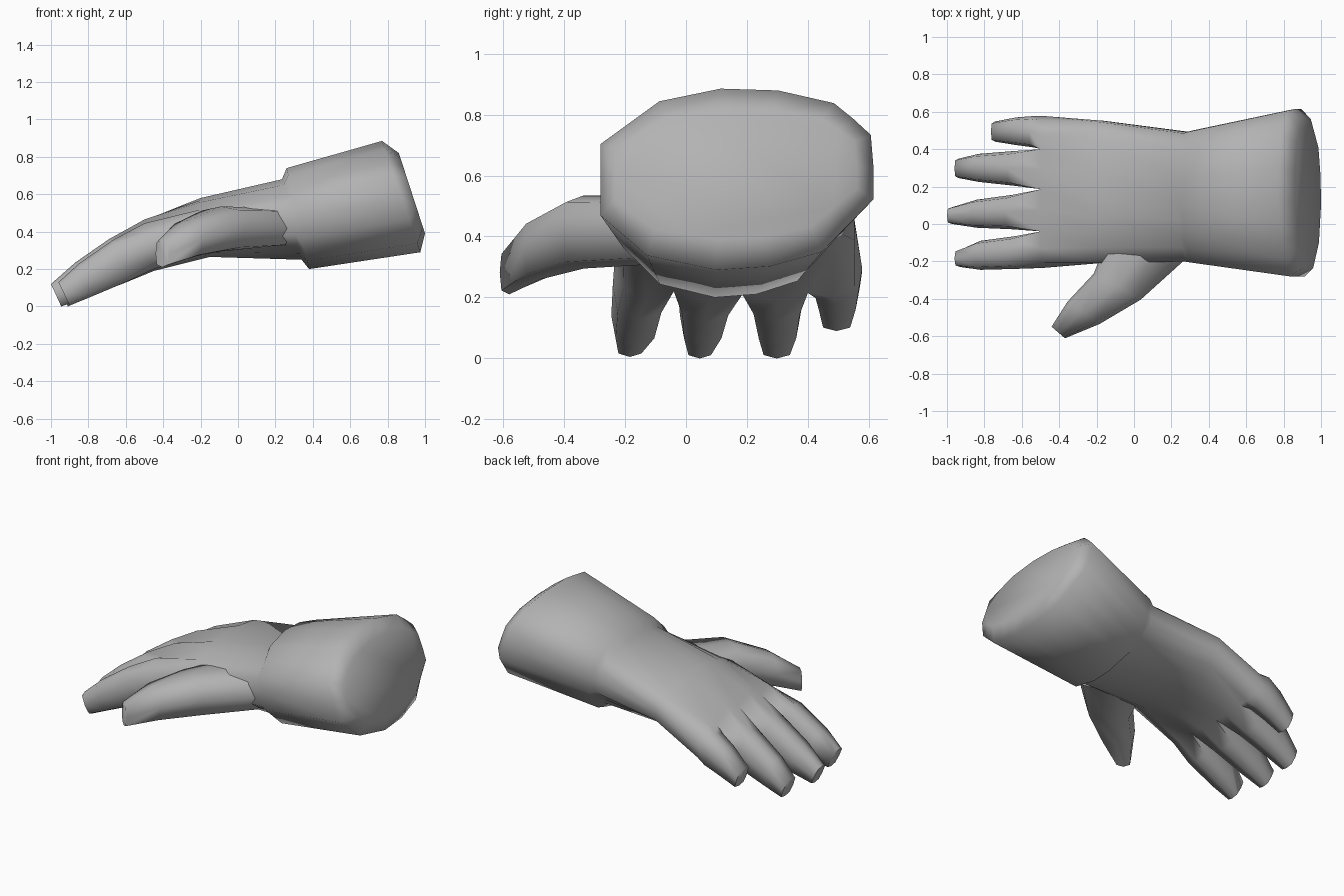
import bpy, bmesh, math
from mathutils import Vector

if "Cube" in bpy.data.objects:
    bpy.data.objects.remove(bpy.data.objects["Cube"])

# Sleeve cross-section (y, z as fractions of half width and half height)
PROFILE = [(-1, 0), (-1, .39), (-.785, .625), (-.57, .86), (-.345, .93), (-.12, 1), (.3, .98),
           (.71, .84), (.85, .67), (.98, .49), (1, .13), (1, -.22), (.81, -.51), (.62, -.8),
           (.24, -.96), (-.15, -1), (-.4, -.92), (-.66, -.84), (-.83, -.62), (-1, -.4)]

# Rounded box cross-section for fingers and thumb
OCTAGON = [(-1, 0), (-.82, .82), (0, 1), (.82, .82), (1, 0), (.82, -.82), (0, -1), (-.82, -.82)]

grey = bpy.data.materials.new("glove_grey")
grey.diffuse_color = (0.45, 0.45, 0.45, 1)
grey.use_nodes = True
grey.node_tree.nodes["Principled BSDF"].inputs["Base Color"].default_value = grey.diffuse_color


def ring(profile, top, bot, y0, y1):
    """Section in a tilted plane: top and bot are (x, z), y0..y1 the width."""
    out = []
    for a, b in profile:
        x = (top[0] + bot[0]) / 2 + (top[0] - bot[0]) / 2 * b
        z = (top[1] + bot[1]) / 2 + (top[1] - bot[1]) / 2 * b
        out.append((x, (y0 + y1) / 2 + (y1 - y0) / 2 * a, z))
    return out


def loft(bm, rings, cap_start=False, cap_end=True):
    rows = [[bm.verts.new(p) for p in r] for r in rings]
    n = len(rows[0])
    for r, s in zip(rows, rows[1:]):
        for k in range(n):
            bm.faces.new((r[k], r[(k + 1) % n], s[(k + 1) % n], s[k]))
    if cap_start:
        bm.faces.new(rows[0])
    if cap_end:
        bm.faces.new(rows[-1])


def finish(bm, name, angle):
    bmesh.ops.remove_doubles(bm, verts=bm.verts, dist=0.0005)
    bmesh.ops.recalc_face_normals(bm, faces=bm.faces)
    me = bpy.data.meshes.new(name)
    bm.to_mesh(me)
    bm.free()
    me.materials.append(grey)
    ob = bpy.data.objects.new(name, me)
    bpy.context.collection.objects.link(ob)
    bpy.ops.object.select_all(action='DESELECT')
    ob.select_set(True)
    bpy.context.view_layer.objects.active = ob
    bpy.ops.object.shade_smooth_by_angle(angle=math.radians(angle))


# Knuckle line: web columns between the fingers and the columns at finger middles
webs = [(-0.205, 0.39, 0.23), (-0.04, 0.42, 0.22), (0.185, 0.43, 0.21),
        (0.40, 0.39, 0.215), (0.555, 0.36, 0.23)]            # y, top z, bottom z
mids = [(-0.13, 0.445, 0.20), (0.075, 0.465, 0.19), (0.295, 0.46, 0.19), (0.48, 0.42, 0.20)]
side_y = [-0.235, -0.04, 0.185, 0.40, 0.578]
web_top = [(-0.5, y, t) for y, t, b in webs]
web_mid = [(-0.49, side_y[i], (t + b) / 2) for i, (y, t, b) in enumerate(webs)]
web_bot = [(-0.47, y, b) for y, t, b in webs]
mid_top = [(-0.5, y, t) for y, t, b in mids]
mid_bot = [(-0.45, y, b) for y, t, b in mids]


def across(outer, inner):
    row = [outer[0]]
    for i in range(4):
        row += [inner[i], outer[i + 1]]
    return row


# Cuff and palm in one skin: bevelled closed end, sleeve, small step at the wrist, palm, knuckles
bm = bmesh.new()
knuckles = [web_mid[0]] + across(web_top, mid_top) + [web_mid[4]] + across(web_bot, mid_bot)[::-1]
sections = [((0.86, 0.82), (1.0, 0.39), -0.235, 0.56),
            ((0.77, 0.885), (0.975, 0.29), -0.28, 0.615),
            ((0.26, 0.74), (0.38, 0.20), -0.205, 0.50),
            ((0.235, 0.68), (0.34, 0.25), -0.2, 0.492),
            ((-0.2, 0.58), (-0.15, 0.265), -0.208, 0.553)]
loft(bm, [ring(PROFILE, *s) for s in sections] + [knuckles], cap_start=True, cap_end=False)

# Fingers: three sections each (top xz, bottom xz, y range), welded to the knuckle line
fingers = [
    [((-0.67, 0.355), (-0.60, 0.13), -0.24, -0.065),
     ((-0.85, 0.23), (-0.79, 0.05), -0.245, -0.09),
     ((-0.96, 0.13), (-0.90, 0.005), -0.23, -0.138)],
    [((-0.69, 0.36), (-0.62, 0.12), -0.028, 0.155),
     ((-0.87, 0.235), (-0.81, 0.05), -0.02, 0.13),
     ((-1.0, 0.12), (-0.945, 0.0), 0.0, 0.09)],
    [((-0.68, 0.355), (-0.61, 0.125), 0.205, 0.39),
     ((-0.86, 0.23), (-0.80, 0.05), 0.225, 0.375),
     ((-0.96, 0.125), (-0.91, 0.0), 0.245, 0.35)],
    [((-0.56, 0.38), (-0.52, 0.18), 0.41, 0.577),
     ((-0.65, 0.32), (-0.61, 0.145), 0.422, 0.57),
     ((-0.765, 0.215), (-0.72, 0.09), 0.44, 0.548)],
]
for i, parts in enumerate(fingers):
    base = [web_mid[i], web_top[i], mid_top[i], web_top[i + 1],
            web_mid[i + 1], web_bot[i + 1], mid_bot[i], web_bot[i]]
    loft(bm, [base] + [ring(OCTAGON, *s) for s in parts])
finish(bm, "hand_and_cuff", 70)

# Thumb: centre, half width direction, half height
bm = bmesh.new()
rings = []
for c, w, h in [((0.09, -0.09, 0.42), (0.20, -0.085), 0.11),
                ((-0.09, -0.335, 0.415), (0.125, -0.07), 0.12),
                ((-0.27, -0.475, 0.36), (0.085, -0.06), 0.10),
                ((-0.405, -0.58, 0.283), (0.036, -0.031), 0.073)]:
    rings.append([Vector(c) + Vector((w[0] * u, w[1] * u, h * v)) for u, v in OCTAGON])
loft(bm, rings, cap_start=True)
finish(bm, "thumb", 70)
